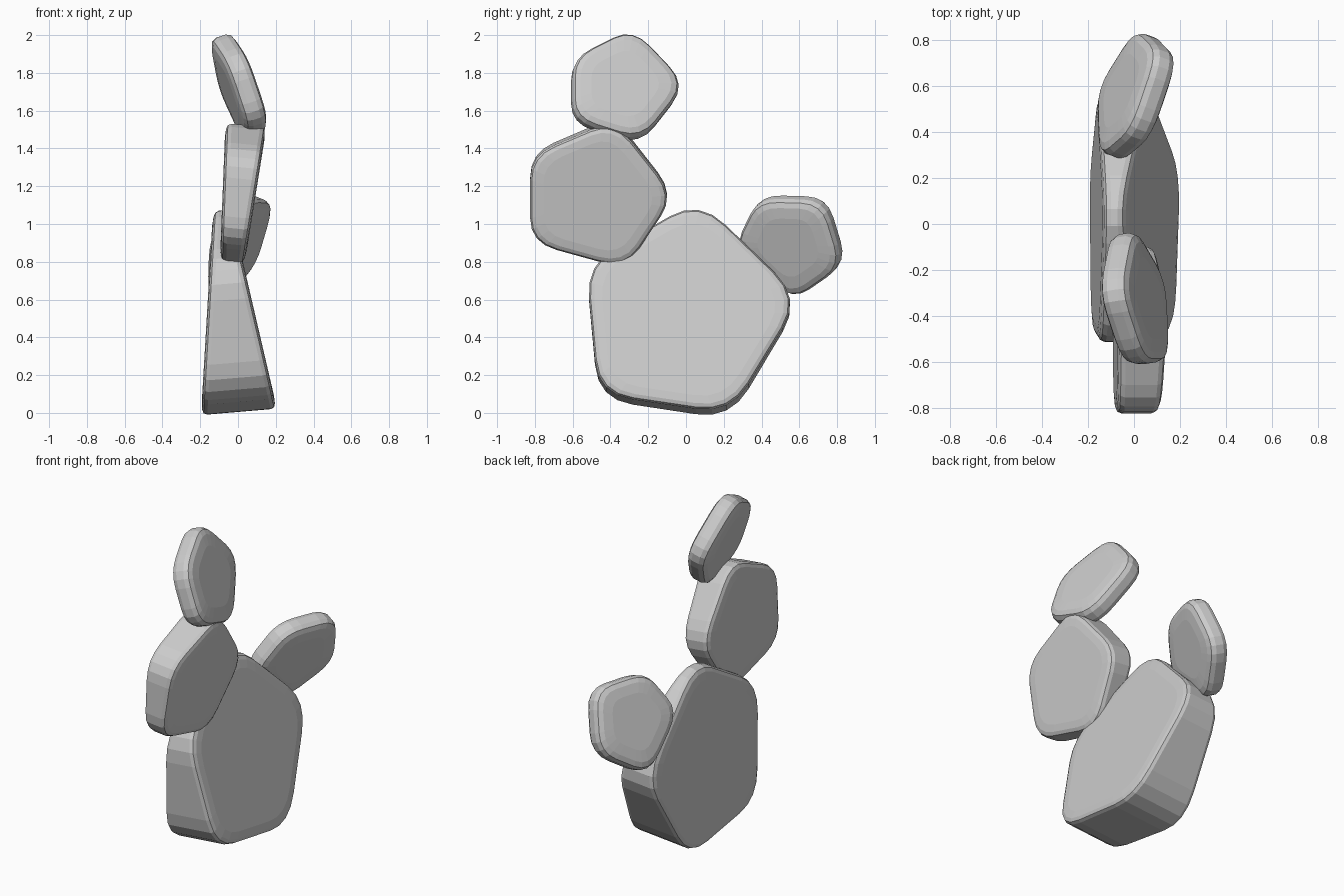
import bpy
import bmesh
from mathutils import Vector

if "Cube" in bpy.data.objects:
    bpy.data.objects.remove(bpy.data.objects["Cube"])


def rounded(corners, cut, steps=4):
    """Polygon outline with each corner replaced by a short curve."""
    out = []
    n = len(corners)
    for i in range(n):
        p, c, q = (Vector(corners[j % n]) for j in (i - 1, i, i + 1))
        a, b = c.lerp(p, cut), c.lerp(q, cut)
        for k in range(steps + 1):
            t = k / steps
            out.append(a.lerp(c, t).lerp(c.lerp(b, t), t))
    return out


def pad(name, corners, x, tilt, half, taper=0.0, cut=0.3, bevel=0.03):
    """Flat pad: (y, z) outline on a tilted plane, thickened both ways, with a soft rim."""
    ring = rounded(corners, cut)
    mid = sum(ring, Vector((0, 0))) / len(ring)
    size = sum((p - mid).length for p in ring) / len(ring)
    normal = Vector((1, -tilt[0], -tilt[1])).normalized()
    # rim section: inset, distance from the flat face
    section = [(bevel * 2.5, 0), (bevel, bevel * .15), (bevel * .3, bevel * .45), (0, bevel * 1.1)]
    rim = [(-1, *s) for s in section] + [(1, *s) for s in reversed(section)]
    verts = []
    for side, inset, depth in rim:
        for p in ring:
            d = (p - mid) * (1 - inset / size)
            base = Vector((x + tilt[0] * d.x + tilt[1] * d.y, mid.x + d.x, mid.y + d.y))
            verts.append(base + normal * side * (half + taper * d.y - depth))
    n, m = len(ring), len(rim)
    faces = [(r * n + i, r * n + (i + 1) % n, (r + 1) * n + (i + 1) % n, (r + 1) * n + i)
             for r in range(m - 1) for i in range(n)]
    faces += [tuple(range(n))[::-1], tuple(range((m - 1) * n, m * n))]
    mesh = bpy.data.meshes.new(name)
    mesh.from_pydata(verts, [], faces)
    # consistent outward normals
    bm = bmesh.new()
    bm.from_mesh(mesh)
    bmesh.ops.recalc_face_normals(bm, faces=bm.faces)
    bm.to_mesh(mesh)
    bm.free()
    obj = bpy.data.objects.new(name, mesh)
    bpy.context.collection.objects.link(obj)
    return obj


# large wedge-shaped base pad
pad("base_pad", [(.07, 1.13), (.61, .6), (.235, -.02), (-.465, .085), (-.53, .78)],
    x=-.038, tilt=(0, -.085), half=.128, taper=-.145, cut=.26)

# middle pad growing from the front shoulder
pad("middle_pad", [(-.38, 1.56), (-.06, 1.155), (-.32, .765), (-.825, .905), (-.825, 1.37)],
    x=.005, tilt=(0, .1), half=.087, taper=.06, cut=.28)

# tilted top pad
pad("top_pad", [(-.285, 2.03), (.0, 1.73), (-.24, 1.425), (-.605, 1.54), (-.605, 1.87)],
    x=.008, tilt=(-.16, -.34), half=.068, cut=.32, bevel=.04)

# tilted pad growing from the rear shoulder
pad("rear_pad", [(.39, 1.145), (.74, 1.135), (.845, .79), (.57, .6), (.265, .89)],
    x=0, tilt=(.35, .4), half=.068, cut=.32, bevel=.04)
